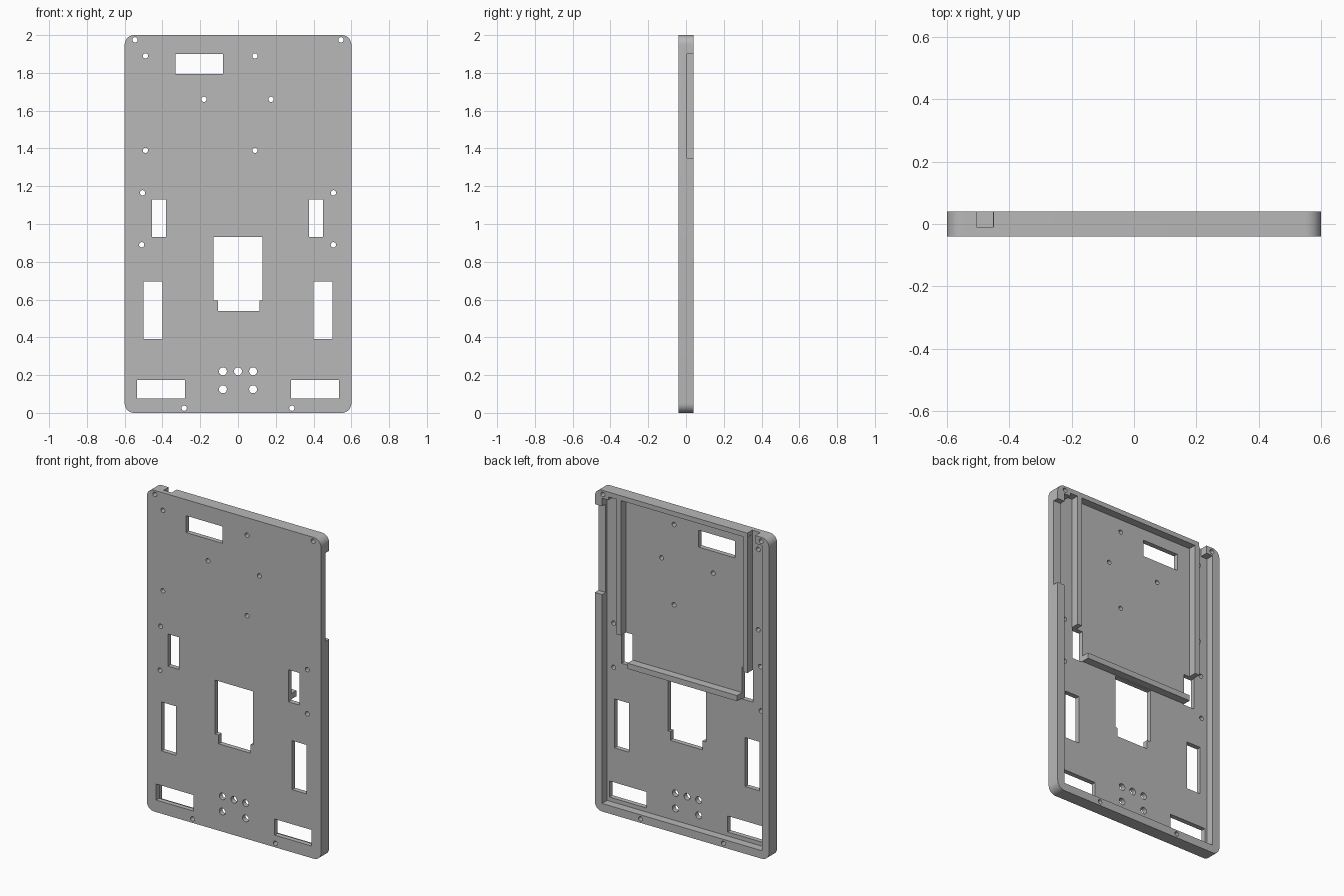
import bpy, bmesh
from mathutils import Matrix, Vector

cube = bpy.data.objects.get("Cube")
if cube:
    bpy.data.objects.remove(cube, do_unlink=True)

FRONT, FLOOR, BACK = -0.04, -0.01, 0.04

grey = bpy.data.materials.new("plain_grey")
grey.use_nodes = True
colour = (0.48, 0.48, 0.48, 1)
grey.diffuse_color = colour
grey.node_tree.nodes["Principled BSDF"].inputs["Base Color"].default_value = colour


def add_box(bm, x0, x1, z0, z1, y0, y1):
    size = Matrix.Diagonal((x1 - x0, y1 - y0, z1 - z0, 1))
    centre = Vector((x0 + x1, y0 + y1, z0 + z1)) / 2
    return bmesh.ops.create_cube(bm, size=1, matrix=Matrix.Translation(centre) @ size)["verts"]


def add_hole(bm, x, z, radius):
    turn = Matrix.Translation((x, 0, z)) @ Matrix.Rotation(1.5707963, 4, "X")
    bmesh.ops.create_cone(bm, cap_ends=True, segments=24, radius1=radius,
                          radius2=radius, depth=0.3, matrix=turn)


def make_object(name, bm):
    mesh = bpy.data.meshes.new(name)
    bm.to_mesh(mesh)
    bm.free()
    mesh.materials.append(grey)
    obj = bpy.data.objects.new(name, mesh)
    bpy.context.collection.objects.link(obj)
    return obj


def cut(target, bm):
    cutter = make_object("cutter", bm)
    cutter.hide_render = True
    mod = target.modifiers.new("cut", "BOOLEAN")
    mod.operation, mod.solver, mod.object = "DIFFERENCE", "EXACT", cutter
    mod.use_self = True
    bpy.context.view_layer.objects.active = target
    bpy.ops.object.modifier_apply(modifier=mod.name)
    bpy.data.objects.remove(cutter, do_unlink=True)


# Tray body with rounded corners
bm = bmesh.new()
add_box(bm, -0.6, 0.6, 0, 2, FRONT, BACK)
corners = [e for e in bm.edges if abs(e.verts[0].co.y - e.verts[1].co.y) > 0.01]
bmesh.ops.bevel(bm, geom=corners, offset=0.05, segments=8, profile=0.5, affect="EDGES")
tray = make_object("tray_body", bm)

# Hollow back, leaving corner posts at the top
bm = bmesh.new()
add_box(bm, -0.55, 0.55, 0.05, 1.95, FLOOR, 0.1)
add_box(bm, -0.48, 0.505, 1.9, 1.97, FLOOR, 0.1)
cut(tray, bm)

# Cable notch in the top rim and long notch in the left rim
bm = bmesh.new()
add_box(bm, -0.505, -0.45, 1.9, 2.1, FLOOR, 0.1)
add_box(bm, 0.52, 0.7, 1.35, 1.9, 0.005, 0.1)
cut(tray, bm)

# Rectangular openings
bm = bmesh.new()
openings = [
    (-0.33, -0.08, 1.795, 1.9),
    (-0.455, -0.38, 0.93, 1.13), (0.375, 0.45, 0.93, 1.13),
    (-0.13, 0.13, 0.595, 0.93), (-0.105, 0.115, 0.54, 0.65),
    (-0.5, -0.4, 0.39, 0.695), (0.4, 0.5, 0.39, 0.695),
    (-0.535, -0.28, 0.075, 0.175), (0.28, 0.535, 0.075, 0.175),
]
for x0, x1, z0, z1 in openings:
    add_box(bm, x0, x1, z0, z1, -0.1, 0.1)
cut(tray, bm)

# Screw holes and larger round holes
bm = bmesh.new()
for x, z in [(-0.49, 1.89), (0.09, 1.89), (-0.18, 1.66), (0.175, 1.66),
             (-0.49, 1.39), (0.09, 1.39), (-0.51, 0.89), (0.505, 0.89)]:
    add_hole(bm, x, z, 0.014)
for side in (-1, 1):
    for x, z in [(0.545, 1.975), (0.505, 1.165), (0.285, 0.025)]:
        add_hole(bm, side * x, z, 0.014)
    for z in (0.22, 0.125):
        add_hole(bm, side * 0.08, z, 0.021)
add_hole(bm, 0, 0.22, 0.021)
cut(tray, bm)

# Board rails behind the plate, and the ledge below them
for name, side in (("left_rail", 1), ("right_rail", -1)):
    bm = bmesh.new()
    x0, x1 = sorted((side * 0.42, side * 0.452))
    add_box(bm, x0, x1, 1.13, 1.975, FLOOR - 0.005, BACK)
    make_object(name, bm)
bm = bmesh.new()
add_box(bm, -0.38, 0.375, 0.935, 0.97, FLOOR - 0.005, BACK)
make_object("lower_ledge", bm)

# Smooth the round edges, keep the rest crisp
bpy.ops.object.select_all(action="DESELECT")
tray.select_set(True)
bpy.context.view_layer.objects.active = tray
bpy.ops.object.shade_smooth_by_angle(angle=0.6)
